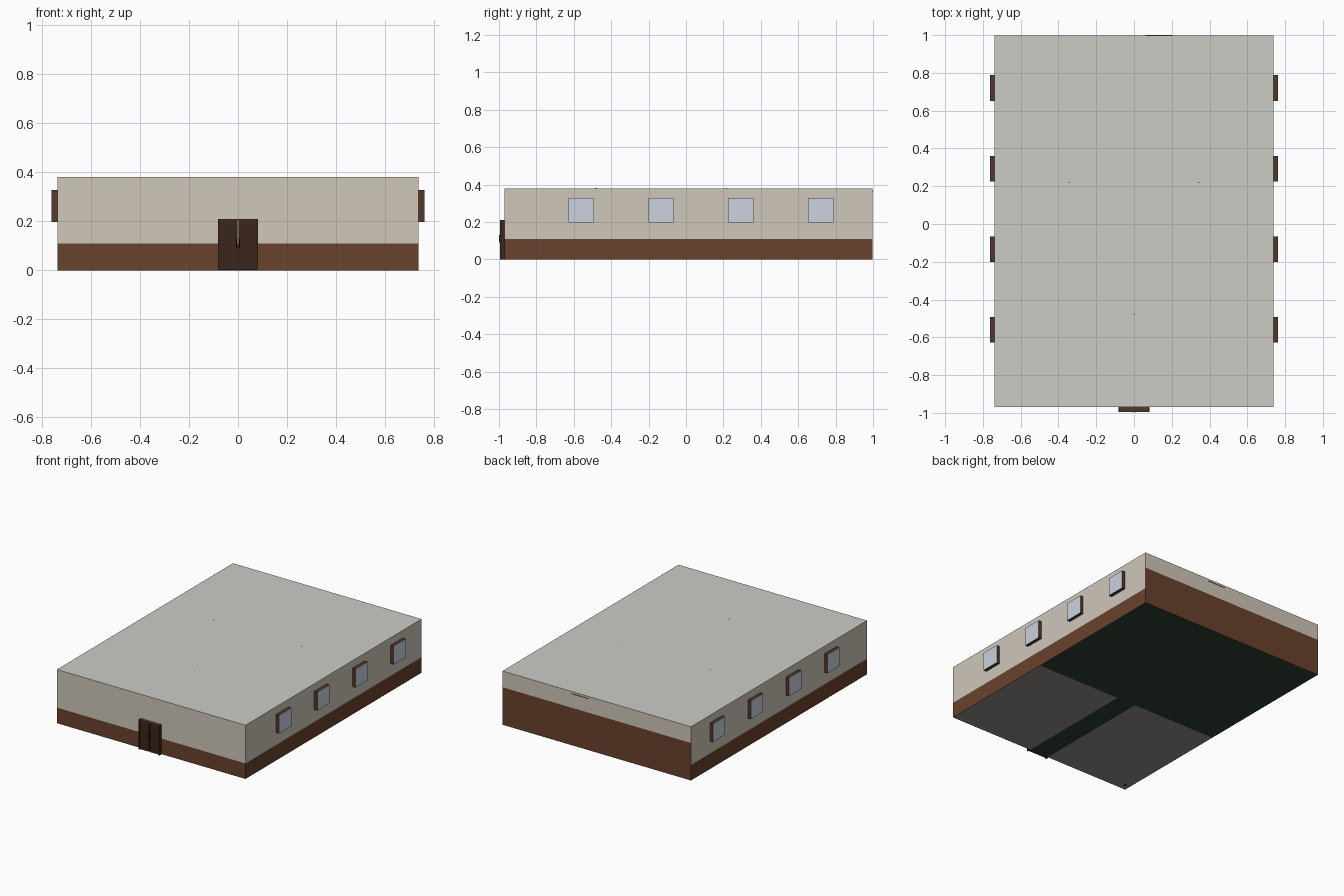
import bpy, bmesh
from mathutils import Matrix, Vector

if "Cube" in bpy.data.objects:
    bpy.data.objects.remove(bpy.data.objects["Cube"])


def lin(c):
    c /= 255
    return c / 12.92 if c <= 0.04045 else ((c + 0.055) / 1.055) ** 2.4


def mat(name, r, g, b):
    m = bpy.data.materials.new(name)
    m.diffuse_color = (lin(r), lin(g), lin(b), 1)
    m.use_nodes = True
    m.node_tree.nodes["Principled BSDF"].inputs["Base Color"].default_value = m.diffuse_color
    return m


PLASTER = mat("plaster", 207, 199, 186)
WOOD = mat("wood", 106, 66, 45)
FRAME = mat("frame_wood", 86, 55, 42)
DOOR = mat("dark_wood", 58, 38, 27)
ROOF = mat("ceiling", 204, 204, 198)
GLASS = mat("glass", 204, 211, 224)
CARPET = mat("green_carpet", 46, 64, 52)
TILE = mat("grey_floor", 146, 142, 136)
METAL = mat("dark_metal", 50, 45, 40)


def finish(name, bm, m):
    me = bpy.data.meshes.new(name)
    bm.to_mesh(me)
    bm.free()
    ob = bpy.data.objects.new(name, me)
    bpy.context.collection.objects.link(ob)
    me.materials.append(m)
    return ob


def quad(name, pts, m):
    bm = bmesh.new()
    bm.faces.new([bm.verts.new(p) for p in pts])
    return finish(name, bm, m)


def box(name, lo, hi, m):
    lo, hi = Vector(lo), Vector(hi)
    bm = bmesh.new()
    bmesh.ops.create_cube(bm, size=1, matrix=Matrix.Translation((lo + hi) / 2)
                          @ Matrix.Diagonal((*(hi - lo), 1)))
    return finish(name, bm, m)


def cone(name, x, y, z0, z1, r0, r1, m, sides=10):
    bm = bmesh.new()
    bmesh.ops.create_cone(bm, cap_ends=True, segments=sides, radius1=r0, radius2=r1,
                          depth=z1 - z0, matrix=Matrix.Translation((x, y, (z0 + z1) / 2)))
    return finish(name, bm, m)


X, Y0, Y1, H = 0.738, -0.97, 0.998, 0.38
AISLE, SPLIT = 0.075, -0.08

# Walls: wood panelling below, plaster above (taller panelling on the back)
walls = {"front": ((-X, Y0), (X, Y0), 0.11), "right": ((X, Y0), (X, Y1), 0.11),
         "back": ((X, Y1), (-X, Y1), 0.265), "left": ((-X, Y1), (-X, Y0), 0.11)}
for side, (a, b, h) in walls.items():
    for part, z0, z1, m in (("panelling", 0, h, WOOD), ("wall", h, H, PLASTER)):
        quad(f"{side}_{part}", [(*a, z0), (*b, z0), (*b, z1), (*a, z1)], m)

# Flat ceiling
quad("ceiling", [(-X, Y0, H), (X, Y0, H), (X, Y1, H), (-X, Y1, H)], ROOF)


# Floor: green carpet with a central aisle between two grey areas
def floor(name, x0, x1, y0, y1, m):
    quad(name, [(x0, y0, 0), (x0, y1, 0), (x1, y1, 0), (x1, y0, 0)], m)


floor("back_carpet", -X, X, SPLIT, Y1, CARPET)
floor("aisle_carpet", -AISLE, AISLE, Y0, SPLIT, CARPET)
floor("left_floor", -X, -AISLE, Y0, SPLIT, TILE)
floor("right_floor", AISLE, X, Y0, SPLIT, TILE)

# Windows: four boxes on each side, wood frame with a glass outer face
for s, side in ((1, "right"), (-1, "left")):
    for i in range(4):
        y = -0.56 + i * 0.4265
        xs = sorted((s * (X - 0.005), s * 0.762))
        w = box(f"{side}_window_{i + 1}", (xs[0], y - 0.068, 0.197),
                (xs[1], y + 0.068, 0.327), FRAME)
        w.data.materials.append(GLASS)
        for p in w.data.polygons:
            if p.normal.x * s > 0.9:
                p.material_index = 1

# Double door with frame, leaves and handles
for s, side in ((-1, "left"), (1, "right")):
    def xr(a, b):
        return sorted((s * a, s * b))
    a, b = xr(0.074, 0.082)
    box(f"{side}_door_post", (a, -0.995, 0), (b, Y0 + 0.005, 0.21), DOOR)
    a, b = xr(0.003, 0.074)
    box(f"{side}_door_leaf", (a, -0.99, 0.002), (b, Y0 + 0.003, 0.203), DOOR)
    a, b = xr(0.005, 0.009)
    box(f"{side}_door_handle", (a, -0.999, 0.09), (b, -0.988, 0.13), METAL)
box("door_lintel", (-0.082, -0.995, 0.203), (0.082, Y0 + 0.005, 0.21), FRAME)

# Hanging lamps whose rods just pierce the ceiling
for i, (x, y) in enumerate(((-0.345, 0.22), (0.345, 0.22), (0, -0.48))):
    cone(f"lamp_rod_{i + 1}", x, y, 0.33, H + 0.001, 0.003, 0.003, METAL, 8)
    cone(f"lamp_shade_{i + 1}", x, y, 0.31, 0.335, 0.03, 0.012, METAL, 12)

# Thin trim on the back wall and a stand foot in the front left corner
box("back_trim", (0.06, Y1 - 0.004, 0.362), (0.2, Y1 + 0.002, 0.366), FRAME)
cone("stand_foot", -0.70, -0.925, -0.001, 0.012, 0.012, 0.012, METAL)
